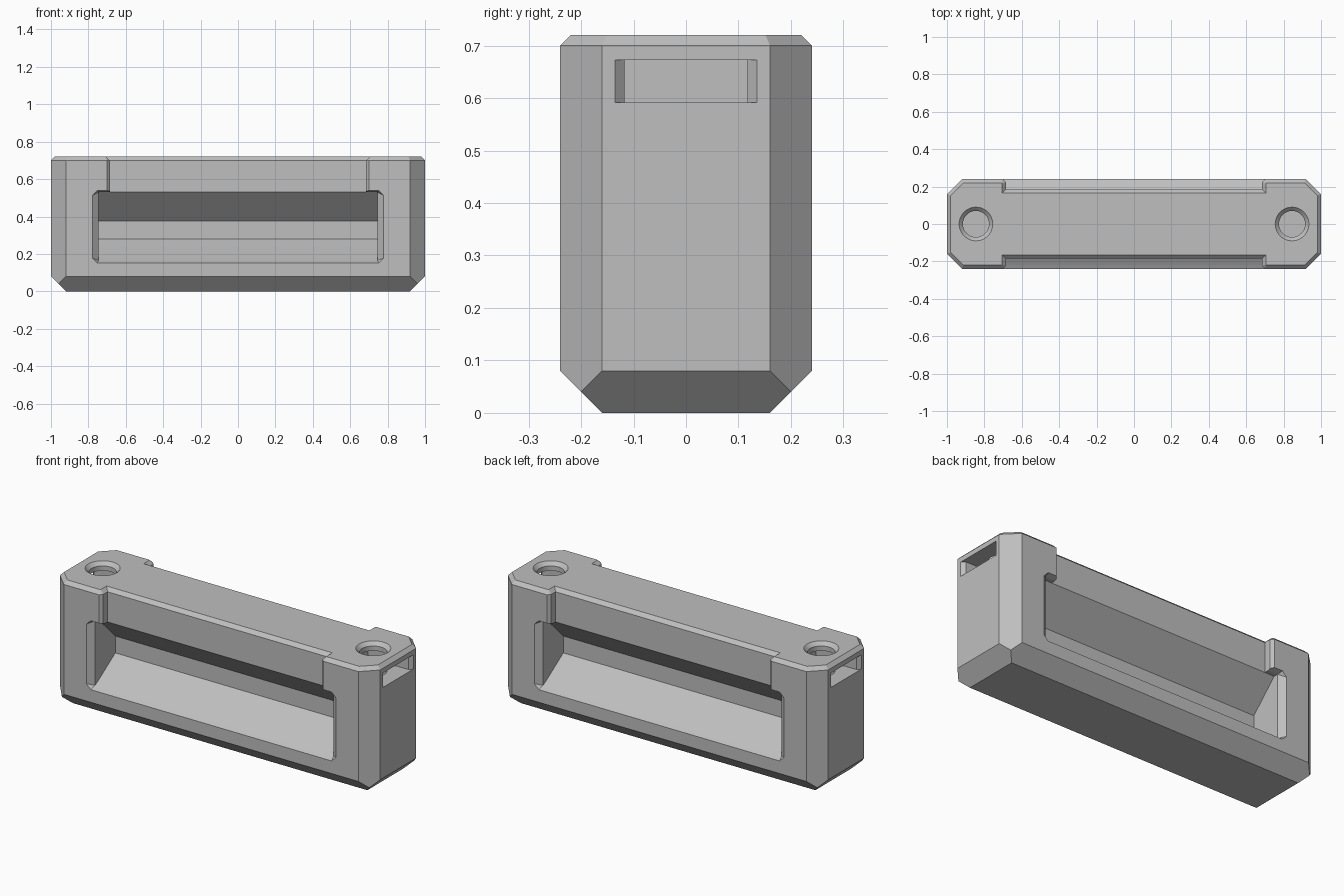
import bpy
import bmesh
from math import radians

old = bpy.data.objects.get("Cube")
if old:
    bpy.data.objects.remove(old, do_unlink=True)

grey = bpy.data.materials.new("plain_grey")
grey.use_nodes = True
colour = (0.52, 0.52, 0.52, 1)
grey.diffuse_color = colour
grey.node_tree.nodes["Principled BSDF"].inputs["Base Color"].default_value = colour


def hull(name, points):
    """Convex solid around the given points."""
    bm = bmesh.new()
    for p in points:
        bm.verts.new(p)
    bmesh.ops.convex_hull(bm, input=bm.verts)
    bmesh.ops.dissolve_limit(bm, angle_limit=radians(1), verts=bm.verts, edges=bm.edges)
    bmesh.ops.recalc_face_normals(bm, faces=bm.faces)
    mesh = bpy.data.meshes.new(name)
    bm.to_mesh(mesh)
    bm.free()
    obj = bpy.data.objects.new(name, mesh)
    bpy.context.collection.objects.link(obj)
    mesh.materials.append(grey)
    return obj


def loft(name, loops):
    """Solid through matching closed loops, capped at both ends."""
    bm = bmesh.new()
    rings = [[bm.verts.new(p) for p in loop] for loop in loops]
    n = len(rings[0])
    for a, b in zip(rings, rings[1:]):
        for i in range(n):
            j = (i + 1) % n
            bm.faces.new((a[i], a[j], b[j], b[i]))
    bm.faces.new(rings[0])
    bm.faces.new(rings[-1])
    bmesh.ops.recalc_face_normals(bm, faces=bm.faces)
    mesh = bpy.data.meshes.new(name)
    bm.to_mesh(mesh)
    bm.free()
    obj = bpy.data.objects.new(name, mesh)
    bpy.context.collection.objects.link(obj)
    mesh.materials.append(grey)
    return obj


def cut(target, cutter):
    """Subtract the cutter and throw it away."""
    cutter.hide_render = True
    mod = target.modifiers.new("cut", "BOOLEAN")
    mod.operation = "DIFFERENCE"
    mod.solver = "EXACT"
    mod.object = cutter
    bpy.context.view_layer.objects.active = target
    bpy.ops.object.modifier_apply(modifier=mod.name)
    bpy.data.objects.remove(cutter, do_unlink=True)


def corners(x, y, z):
    return [(sx * x, sy * y, z) for sx in (-1, 1) for sy in (-1, 1)]


def octagon(z, inset=0):
    k = 0.414 * inset
    return corners(1 - inset, 0.16 - k, z) + corners(0.92 - k, 0.24 - inset, z)


# Chamfered block
body = hull("handle_body", corners(0.92, 0.16, 0) + corners(0.96, 0.2, 0.04)
            + octagon(0.08) + octagon(0.70) + octagon(0.72, 0.02))


def recess_loop(side, z, o):
    half = [(0.685 + o, 0.185 - o), (0.685 + o, 0.225 - 0.414 * o),
            (0.76 + 1.414 * o, 0.30)]
    outline = half + [(-x, y) for x, y in reversed(half)]
    return [(x, side * y, z) for x, y in outline]


def pocket_rect(side, y, low, high):
    return [(x, side * y, z) for x in (-0.745, 0.745) for z in (low, high)]


def pocket_mouth(side, y, x, low, high, c=0.035):
    pts = []
    for s in (-1, 1):
        pts += [(s * x, side * y, low + c), (s * (x - c), side * y, low),
                (s * x, side * y, high - c), (s * (x - c), side * y, high)]
    return pts


# Grip pockets and the set-back top bar, front and back
for side in (-1, 1):
    cut(body, hull("pocket_cutter",
                   pocket_rect(side, 0.22, 0.16, 0.53) + pocket_rect(side, 0.185, 0.18, 0.53)
                   + pocket_rect(side, 0.03, 0.28, 0.375)))
    cut(body, hull("pocket_mouth_cutter",
                   pocket_mouth(side, 0.25, 0.79, 0.146, 0.543)
                   + pocket_rect(side, 0.21, 0.166, 0.53)))
    cut(body, loft("bar_recess_cutter",
                   [recess_loop(side, 0.528, 0), recess_loop(side, 0.70, 0),
                    recess_loop(side, 0.74, 0.04)]))


def circle_cutter(x, profile, segments=48):
    """Turned cutter from (radius, height) pairs."""
    from math import cos, sin, tau
    return loft("screw_hole_cutter",
                [[(x + r * cos(tau * i / segments), r * sin(tau * i / segments), z)
                  for i in range(segments)] for r, z in profile])


# Screw holes and nut slots at both ends
for side in (-1, 1):
    plan = [(0.73, 0.117), (0.982, 0.117), (1.02, 0.155)]
    outline = plan + [(x, -y) for x, y in reversed(plan)]
    cut(body, loft("nut_slot_cutter",
                   [[(side * x, y, z) for x, y in outline] for z in (0.592, 0.673)]))
    cut(body, circle_cutter(side * 0.845, [(0.07, 0.45), (0.07, 0.70), (0.11, 0.74)]))

# Smooth only the round holes
bpy.ops.object.select_all(action="DESELECT")
body.select_set(True)
bpy.context.view_layer.objects.active = body
bpy.ops.object.shade_smooth_by_angle(angle=radians(12))
